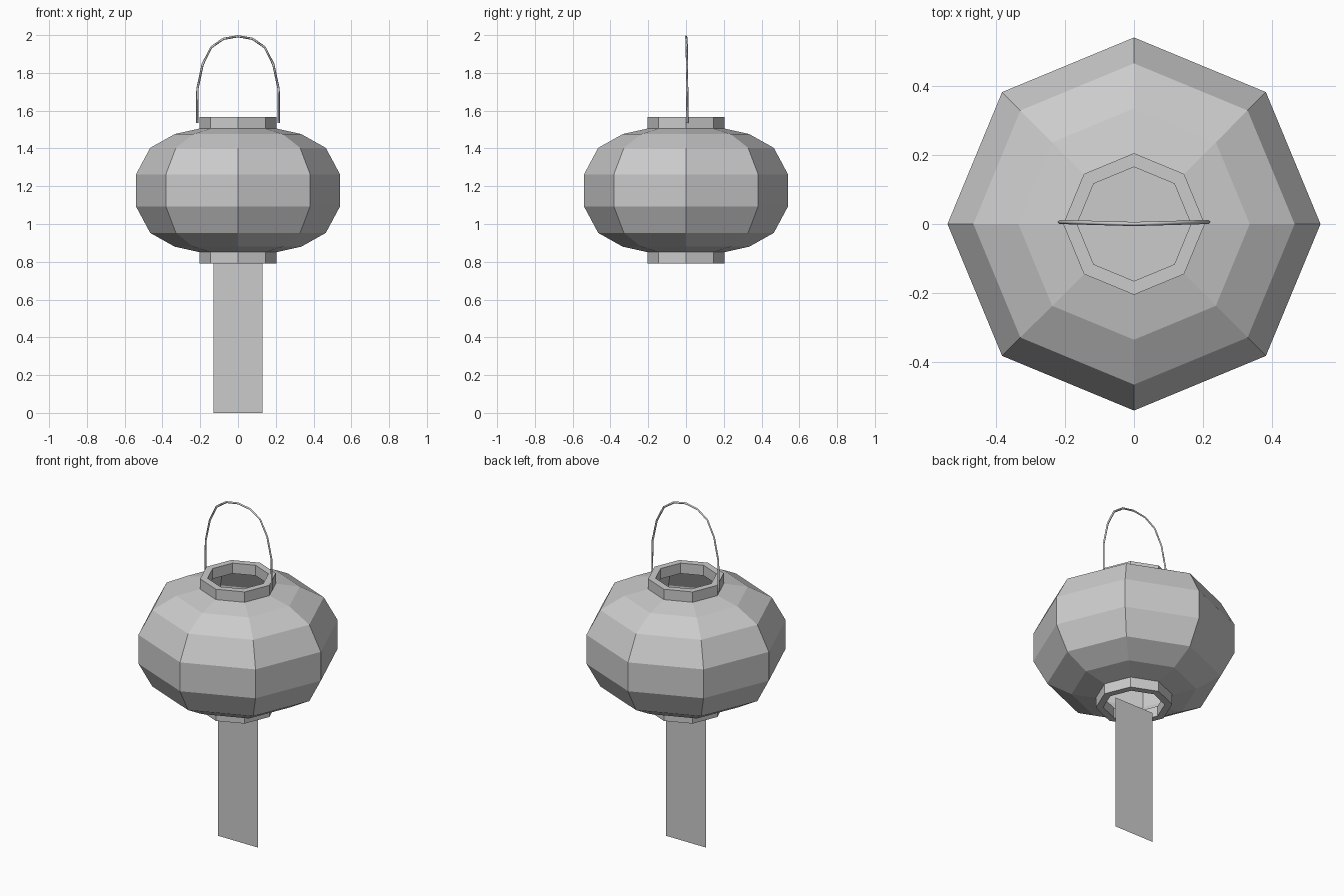
import bpy, bmesh, math

if "Cube" in bpy.data.objects:
    bpy.data.objects.remove(bpy.data.objects["Cube"])

SIDES = 8


def make_object(name, bm):
    mesh = bpy.data.meshes.new(name)
    bm.to_mesh(mesh)
    bm.free()
    obj = bpy.data.objects.new(name, mesh)
    bpy.context.collection.objects.link(obj)
    return obj


def lathe(name, profile, closed=False):
    """Revolve (radius, z) points into an eight-sided flat-faced shell."""
    bm = bmesh.new()
    rings = []
    for r, z in profile:
        rings.append([bm.verts.new((r * math.cos(math.tau * i / SIDES),
                                    r * math.sin(math.tau * i / SIDES), z))
                      for i in range(SIDES)])
    pairs = list(zip(rings, rings[1:]))
    if closed:
        pairs.append((rings[-1], rings[0]))
    for a, b in pairs:
        for i in range(SIDES):
            j = (i + 1) % SIDES
            bm.faces.new((a[i], a[j], b[j], b[i]))
    bmesh.ops.recalc_face_normals(bm, faces=bm.faces)
    return make_object(name, bm)


def flat_panel(name, points):
    bm = bmesh.new()
    bm.faces.new([bm.verts.new(p) for p in points])
    return make_object(name, bm)


# Paper body, hollow and open at both ends
MID = 1.178
half = [(0.54, 0.085), (0.465, 0.225), (0.335, 0.298), (0.2, 0.328)]
lathe("lantern_body", [(r, MID - h) for r, h in reversed(half)]
      + [(r, MID + h) for r, h in half])

# Collar rings above and below
for name, low, high in (("top_collar", 1.505, 1.566),
                        ("bottom_collar", 0.79, 0.851)):
    lathe(name, [(0.205, low), (0.205, high), (0.165, high), (0.165, low)],
          closed=True)

# Inner plate that closes the view straight through the lantern
flat_panel("inner_plate", [(0.2 * math.cos(math.tau * i / SIDES),
                            0.2 * math.sin(math.tau * i / SIDES), MID)
                           for i in range(SIDES)])

# Hanging paper strip
flat_panel("paper_strip", [(-0.13, 0, 0), (0.13, 0, 0),
                           (0.13, 0, 0.795), (-0.13, 0, 0.795)])

# Wire handle arching over the top
side = [(0.216, 1.535), (0.215, 1.715), (0.187, 1.845),
        (0.142, 1.935), (0.078, 1.98)]
path = [(-x, z) for x, z in side] + [(0, 1.994)] + [(x, z) for x, z in reversed(side)]
curve = bpy.data.curves.new("wire_handle", 'CURVE')
curve.dimensions = '3D'
curve.bevel_depth = 0.006
curve.bevel_resolution = 0
curve.use_fill_caps = True
spline = curve.splines.new('POLY')
spline.points.add(len(path) - 1)
for point, (x, z) in zip(spline.points, path):
    point.co = (x, 0.006 * abs(x) / 0.216, z, 1)
handle = bpy.data.objects.new("wire_handle", curve)
bpy.context.collection.objects.link(handle)
